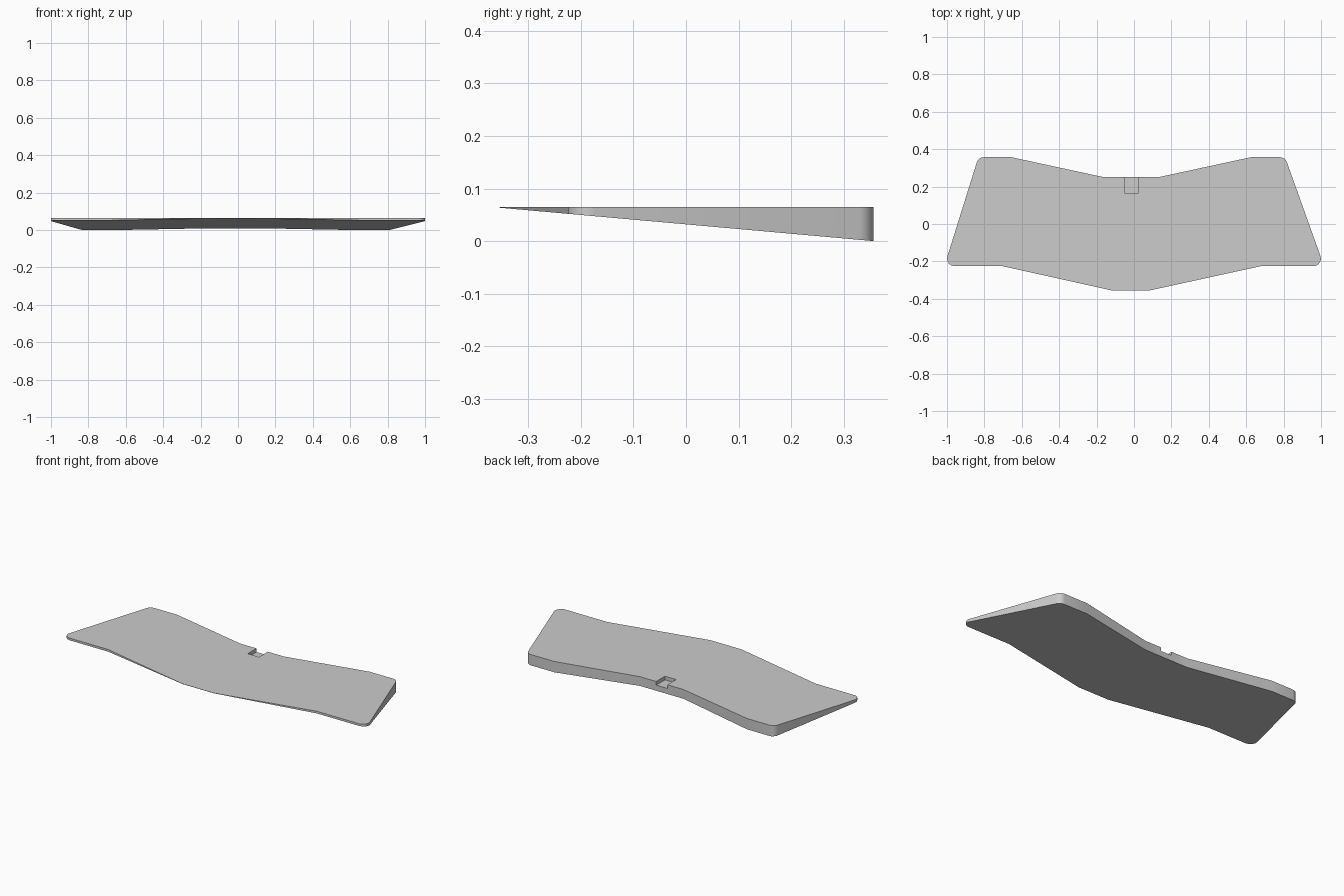
import bpy, bmesh, math
from mathutils import Vector

if "Cube" in bpy.data.objects:
    bpy.data.objects.remove(bpy.data.objects["Cube"])

TOP, Y_FRONT, Y_BACK = 0.065, -0.355, 0.357

grey = bpy.data.materials.new("light grey")
grey.diffuse_color = (0.604, 0.604, 0.604, 1)
grey.use_nodes = True
grey.node_tree.nodes["Principled BSDF"].inputs["Base Color"].default_value = grey.diffuse_color


def fillet(prev, corner, nxt, radius, steps=8):
    """Points of a rounded corner."""
    p, c, n = Vector(prev), Vector(corner), Vector(nxt)
    a, b = (p - c).normalized(), (n - c).normalized()
    half = a.angle(b) / 2
    centre = c + (a + b).normalized() * radius / math.sin(half)
    start = c + a * radius / math.tan(half) - centre
    sweep = math.pi - 2 * half
    points = []
    for i in range(steps + 1):
        t = sweep * i / steps
        points.append(centre + Vector((start.x * math.cos(t) - start.y * math.sin(t),
                                       start.x * math.sin(t) + start.y * math.cos(t))))
    return points


def prism(name, points, z_low, z_high):
    """Closed solid over an outline; z_low is a function of y."""
    bm = bmesh.new()
    top = [bm.verts.new((p[0], p[1], z_high)) for p in points]
    low = [bm.verts.new((p[0], p[1], z_low(p[1]))) for p in points]
    bm.faces.new(top)
    bm.faces.new(low[::-1])
    for i in range(len(points)):
        j = (i + 1) % len(points)
        bm.faces.new((top[i], low[i], low[j], top[j]))
    bmesh.ops.recalc_face_normals(bm, faces=bm.faces)
    mesh = bpy.data.meshes.new(name)
    bm.to_mesh(mesh)
    bm.free()
    mesh.materials.append(grey)
    obj = bpy.data.objects.new(name, mesh)
    bpy.context.collection.objects.link(obj)
    return obj


def underside(y):
    t = (y - Y_FRONT) / (Y_BACK - Y_FRONT)
    return 0.0635 * (1 - t)


# Swept outline, counter-clockwise from the front left; the four outer corners are rounded
corners = [(-1.014, -0.225, 1), (-0.705, -0.225, 0), (-0.12, Y_FRONT, 0), (0.085, Y_FRONT, 0),
           (0.68, -0.225, 0), (1.016, -0.225, 1), (0.808, Y_BACK, 1), (0.625, Y_BACK, 0),
           (0.13, 0.25, 0), (-0.16, 0.25, 0), (-0.655, Y_BACK, 0), (-0.832, Y_BACK, 1)]
outline = []
for i, (x, y, rounded) in enumerate(corners):
    before, after = corners[i - 1][:2], corners[(i + 1) % len(corners)][:2]
    outline += fillet(before, (x, y), after, 0.04) if rounded else [Vector((x, y))]
board = prism("wedge_board", outline, underside, TOP)

# Shallow notch in the middle of the back edge
cutter = prism("notch_cutter", [(-0.052, 0.167), (0.023, 0.167), (0.023, 0.3), (-0.052, 0.3)],
               lambda y: 0.043, 0.1)
cutter.hide_render = True
cut = board.modifiers.new("notch", 'BOOLEAN')
cut.operation, cut.solver, cut.object = 'DIFFERENCE', 'EXACT', cutter

# Apply the cut, then smooth the rounded corners and keep the rims crisp
bpy.context.view_layer.update()
graph = bpy.context.evaluated_depsgraph_get()
mesh = bpy.data.meshes.new_from_object(board.evaluated_get(graph))
board.modifiers.clear()
board.data = mesh
bpy.data.objects.remove(cutter)
bpy.context.view_layer.objects.active = board
board.select_set(True)
bpy.ops.object.shade_smooth_by_angle(angle=math.radians(30))
